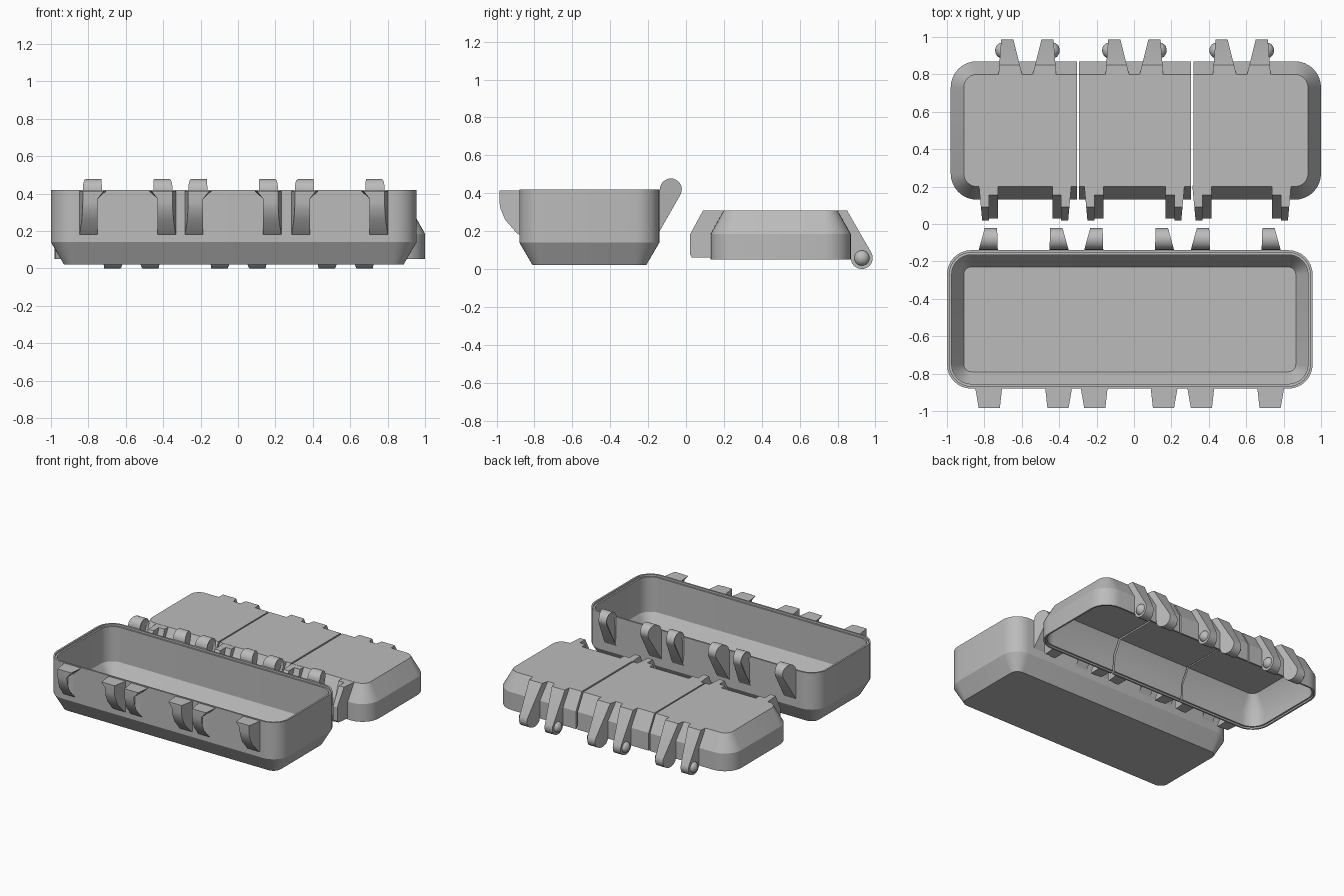
import bpy, bmesh, math
from mathutils import Vector

cube = bpy.data.objects.get("Cube")
if cube:
    bpy.data.objects.remove(cube, do_unlink=True)

GREY = (0.5, 0.5, 0.5, 1)
grey = bpy.data.materials.new("plain grey")
grey.use_nodes = True
grey.diffuse_color = GREY
grey.node_tree.nodes["Principled BSDF"].inputs["Base Color"].default_value = GREY


def finish(name, bm):
    bmesh.ops.recalc_face_normals(bm, faces=bm.faces)
    mesh = bpy.data.meshes.new(name)
    bm.to_mesh(mesh)
    bm.free()
    mesh.materials.append(grey)
    obj = bpy.data.objects.new(name, mesh)
    bpy.context.collection.objects.link(obj)
    bpy.ops.object.select_all(action='DESELECT')
    obj.select_set(True)
    bpy.context.view_layer.objects.active = obj
    bpy.ops.object.shade_smooth_by_angle(angle=math.radians(28))
    return obj


def arc(cy, cz, r, start, end, n=14):
    angles = [math.radians(start + (end - start) * i / n) for i in range(n + 1)]
    return [(cy + r * math.cos(a), cz + r * math.sin(a)) for a in angles]


def ring(bm, x0, x1, y0, y1, radius, inset, z):
    """Rounded rectangle, drawn in from the outline by inset."""
    r = max(radius - inset, 0.03)
    e = r + inset
    corners = [(x1 - e, y1 - e), (x0 + e, y1 - e), (x0 + e, y0 + e), (x1 - e, y0 + e)]
    return [bm.verts.new((x, y, z)) for k, (cx, cy) in enumerate(corners)
            for x, y in arc(cx, cy, r, 90 * k, 90 * k + 90, 8)]


def shell(bounds, radius, steps):
    """Hollow tray lofted through (inset, z) steps, outside to inside."""
    bm = bmesh.new()
    rings = [ring(bm, *bounds, radius, inset, z) for inset, z in steps]
    for a, b in zip(rings, rings[1:]):
        for i in range(len(a)):
            j = (i + 1) % len(a)
            bm.faces.new((a[i], a[j], b[j], b[i]))
    bm.faces.new(rings[0])
    bm.faces.new(rings[-1])
    bmesh.ops.recalc_face_normals(bm, faces=bm.faces)
    return bm


def bracket(name, profile, centre, side, root, tip, recess=None):
    """Side profile (y, z) given a width that tapers from wall to tip."""
    ys = [abs(y - profile[0][0]) for y, z in profile]
    reach = max(ys)
    bm = bmesh.new()
    caps = []
    for k in (0, 1):
        caps.append([bm.verts.new((centre + side * (root[k] + (tip[k] - root[k]) * d / reach), y, z))
                     for d, (y, z) in zip(ys, profile)])
    inner = bm.faces.new(caps[0])
    bm.faces.new(caps[1])
    for i in range(len(profile)):
        j = (i + 1) % len(profile)
        bm.faces.new((caps[0][i], caps[0][j], caps[1][j], caps[1][i]))
    if recess:
        bmesh.ops.recalc_face_normals(bm, faces=bm.faces)
        bmesh.ops.inset_region(bm, faces=[inner], thickness=recess[0])
        bmesh.ops.translate(bm, verts=inner.verts, vec=(side * recess[1], 0, 0))
    return finish(name, bm)


def hull(name, points):
    bm = bmesh.new()
    for p in points:
        bm.verts.new(p)
    bmesh.ops.convex_hull(bm, input=bm.verts)
    return finish(name, bm)


# Tray with a stepped rim and chamfered base
finish("tray", shell((-1.0, 0.955, -0.88, -0.14), 0.13, [
    (0.07, 0.02), (0, 0.14), (0, 0.42), (0.013, 0.42), (0.013, 0.405),
    (0.025, 0.405), (0.025, 0.14), (0.09, 0.04)]))

# Lid, cut into three separate sections
for name, left, right in (("right", -2, -0.305), ("middle", -0.295, 0.305), ("left", 0.318, 2)):
    bm = shell((-0.98, 1.0, 0.13, 0.87), 0.14, [
        (0.07, 0.31), (0, 0.185), (0, 0.05), (0.013, 0.05), (0.013, 0.062),
        (0.025, 0.062), (0.028, 0.175), (0.088, 0.288)])
    for x, normal in ((left, -1), (right, 1)):
        if abs(x) < 1:
            geom = bm.verts[:] + bm.edges[:] + bm.faces[:]
            cut = bmesh.ops.bisect_plane(bm, geom=geom, plane_co=(x, 0, 0),
                                         plane_no=(normal, 0, 0), clear_outer=True)
            edges = [e for e in cut["geom_cut"] if isinstance(e, bmesh.types.BMEdge)]
            bmesh.ops.contextual_create(bm, geom=edges)
    finish(f"lid_{name}", bm)

# Side profiles of the fittings
tray_arm = [(-0.145, 0.19)] + arc(-0.08, 0.42, 0.058, -25, 180) + [(-0.145, 0.42)]
lid_arm = [(0.79, 0.31), (0.85, 0.31)] + arc(0.928, 0.058, 0.058, 28, -190) + [(0.85, 0.12), (0.86, 0.19)]
catch = [(-0.875, 0.18), (-0.89, 0.185), (-0.955, 0.26), (-0.98, 0.32), (-0.985, 0.35),
         (-0.985, 0.415), (-0.875, 0.415)]
clip = [(0.205, 0.309), (0.09, 0.309), (0.02, 0.18), (0.02, 0.075), (0.035, 0.06),
        (0.14, 0.06), (0.14, 0.185)]
clip_top = [(0.205, 0.309), (0.155, 0.309), (0.11, 0.18), (0.03, 0.075), (0.03, 0.06),
            (0.14, 0.06), (0.14, 0.185)]

# Tray fittings: hinge arms behind, hollow catches in front
for group, c in (("right", -0.59), ("middle", -0.026), ("left", 0.544)):
    for s, end in ((-1, "a"), (1, "b")):
        bracket(f"tray_hinge_arm_{group}_{end}", tray_arm, c, s,
                (0.138, 0.242), (0.142, 0.208), (0.018, 0.012))
        bracket(f"tray_catch_{group}_{end}", catch, c, s, (0.16, 0.259), (0.16, 0.24), (0.022, 0.06))
        hull(f"catch_gusset_{group}_{end}",
             [(c + s * u, y, z) for y, taper in ((-0.875, 0), (-0.983, 0.012))
              for u, z in ((0.162, 0.37), (0.115 + taper, 0.414), (0.162, 0.414))])

# Lid fittings: pinned hinge arms behind, clips in front
for group, c, gap in (("right", -0.582, 0.145), ("middle", 0.002, 0.166), ("left", 0.576, 0.162)):
    hinge = c + (0.012 if group == "right" else 0)
    for s, end in ((-1, "a"), (1, "b")):
        bracket(f"lid_hinge_arm_{group}_{end}", lid_arm, hinge, s, (0.026, 0.155), (0.075, 0.14))
        bracket(f"lid_clip_{group}_{end}", clip, c, s, (gap + 0.048, gap + 0.102), (gap + 0.048, gap + 0.085))
        bracket(f"lid_clip_step_{group}_{end}", clip_top, c, s, (gap, gap + 0.05), (gap, gap + 0.05))
        # Domed hinge pin on the outer side of the arm
        bm = bmesh.new()
        bmesh.ops.create_uvsphere(bm, u_segments=20, v_segments=10, radius=0.042)
        for v in bm.verts:
            v.co = Vector((v.co.z * 0.9 + hinge + s * 0.135, v.co.x + 0.928, v.co.y + 0.058))
        finish(f"hinge_pin_{group}_{end}", bm)
